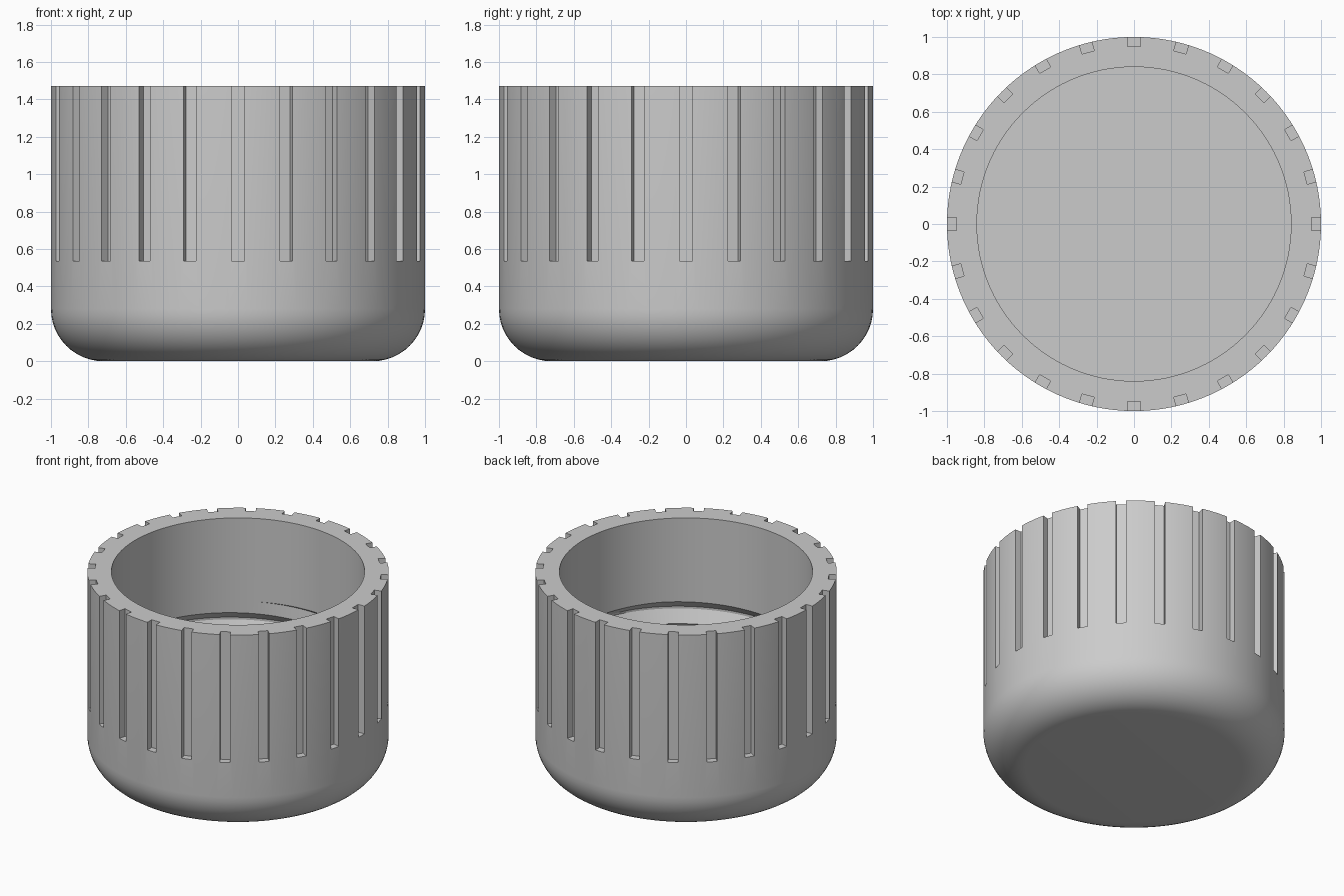
import bpy, bmesh, math
from mathutils import Matrix

if "Cube" in bpy.data.objects:
    bpy.data.objects.remove(bpy.data.objects["Cube"])

SEG = 120
HEIGHT, FLOOR = 1.47, 0.25
R_OUT, R_IN, FILLET = 1.0, 0.84, 0.28
THREAD_LOW, THREAD_TOP = 0.4, 0.86
PITCH, DEPTH, TURNS = 0.16, 0.05, 5
RIBS = 24

grey = bpy.data.materials.new("plain grey")
grey.use_nodes = True
grey.diffuse_color = (0.6, 0.6, 0.6, 1)
grey.node_tree.nodes["Principled BSDF"].inputs["Base Color"].default_value = (0.6, 0.6, 0.6, 1)


def make_object(name, bm):
    mesh = bpy.data.meshes.new(name)
    bm.to_mesh(mesh)
    bm.free()
    obj = bpy.data.objects.new(name, mesh)
    bpy.context.collection.objects.link(obj)
    mesh.materials.append(grey)
    return obj


def add_grid(bm, point, rows):
    """Skin a surface given by point(angle, row) once around the axis."""
    cols = [[bm.verts.new(point(2 * math.pi * i / SEG, k)) for k in range(rows)]
            for i in range(SEG + 1)]
    for a, b in zip(cols, cols[1:]):
        for k in range(rows - 1):
            bm.faces.new((a[k], b[k], b[k + 1], a[k + 1]))


def add_revolve(bm, profile):
    def point(angle, k):
        r, z = profile[k]
        return r * math.cos(angle), r * math.sin(angle), z
    add_grid(bm, point, len(profile))


# Helical groove: each turn is a wall strip, a slope out and a slope back
STEPS = [(0.0, 0), (0.55, 1), (0.65, 1)]


def thread_point(angle, k):
    turn, step = divmod(k, len(STEPS))
    offset, depth = STEPS[step]
    z = THREAD_LOW + PITCH * (turn - 1 + offset + angle / (2 * math.pi))
    z = min(max(z, THREAD_LOW), THREAD_TOP)
    r = R_IN + min(DEPTH * depth, z - THREAD_LOW, THREAD_TOP - z)
    return r * math.cos(angle), r * math.sin(angle), z


# Cap body: rounded cup with a threaded bore
bm = bmesh.new()
outer = [(0, 0)]
for i in range(13):
    a = math.pi / 2 * i / 12
    outer.append((R_OUT - FILLET + FILLET * math.sin(a), FILLET - FILLET * math.cos(a)))
outer += [(R_OUT, HEIGHT), (R_IN, HEIGHT), (R_IN, THREAD_TOP)]
add_revolve(bm, outer)
add_grid(bm, thread_point, len(STEPS) * TURNS)
add_revolve(bm, [(R_IN, THREAD_LOW), (R_IN, FLOOR), (0, FLOOR)])
bmesh.ops.remove_doubles(bm, verts=bm.verts, dist=0.0005)
bmesh.ops.recalc_face_normals(bm, faces=bm.faces)
cap = make_object("cap_body", bm)

# Grip slots around the rim, open at the top
bm = bmesh.new()
for i in range(RIBS):
    place = (Matrix.Rotation(2 * math.pi * i / RIBS, 4, 'Z')
             @ Matrix.Translation((1.05, 0, 1.035))
             @ Matrix.Diagonal((0.2, 0.068, 1.0, 1)))
    bmesh.ops.create_cube(bm, size=1, matrix=place)
cutter = make_object("grip_slot_cutter", bm)
cutter.hide_render = True

cut = cap.modifiers.new("grip_slots", 'BOOLEAN')
cut.operation = 'DIFFERENCE'
cut.solver = 'EXACT'
cut.object = cutter
bpy.context.view_layer.update()
result = bpy.data.meshes.new_from_object(cap.evaluated_get(bpy.context.evaluated_depsgraph_get()))
cap.modifiers.clear()
cap.data = result
bpy.data.objects.remove(cutter)

# Smooth curves, crisp edges
bpy.ops.object.select_all(action='DESELECT')
cap.select_set(True)
bpy.context.view_layer.objects.active = cap
bpy.ops.object.shade_smooth_by_angle(angle=math.radians(25))
